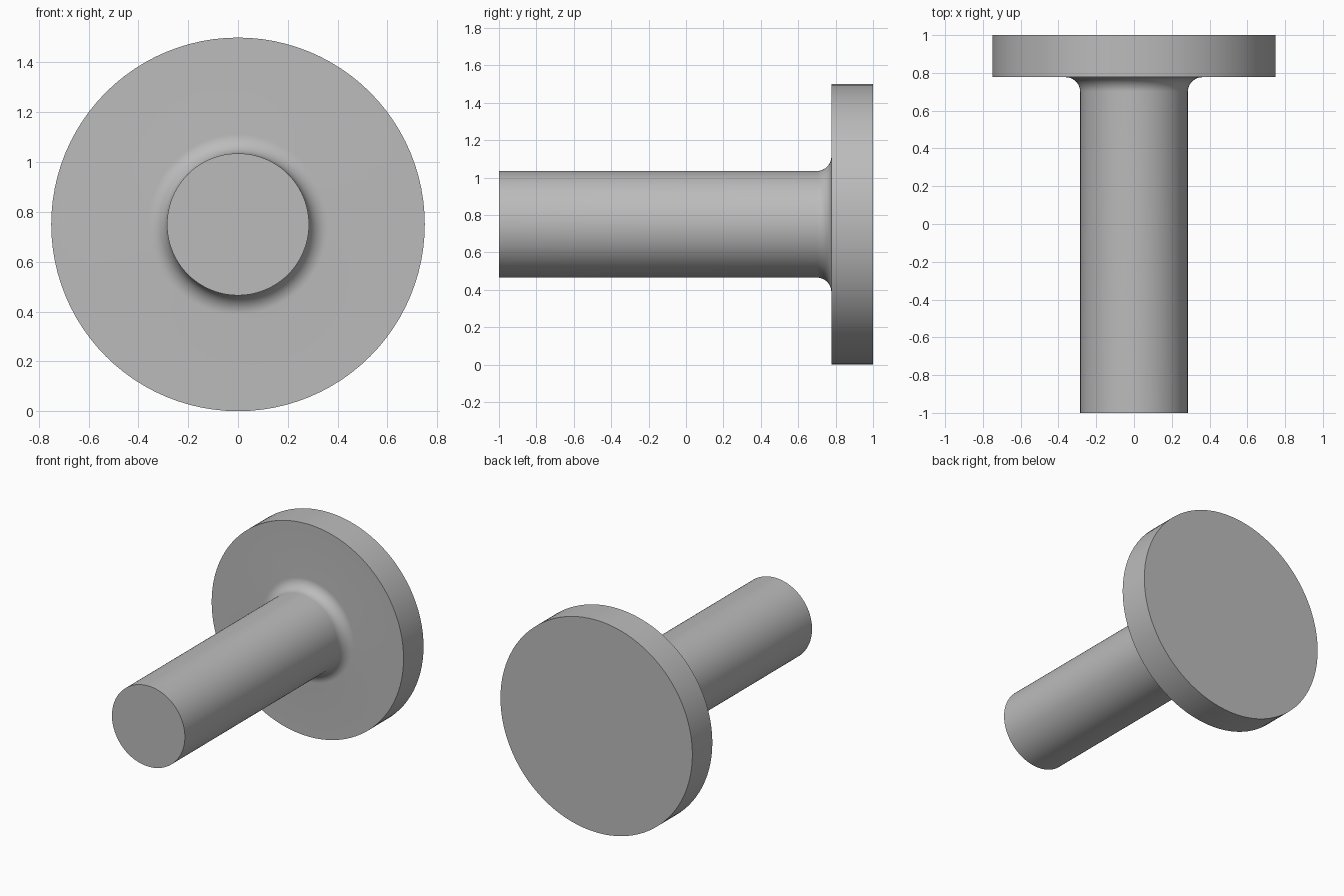
import bpy, bmesh, math
from mathutils import Vector

cube = bpy.data.objects.get("Cube")
if cube:
    bpy.data.objects.remove(cube, do_unlink=True)

SEGMENTS = 96
FLANGE_R, SHAFT_R, FILLET_R = 0.75, 0.285, 0.077
FRONT, FLANGE_FRONT, BACK = -1.0, 0.777, 1.0

# Plain grey metal
grey = bpy.data.materials.new("grey_metal")
grey.use_nodes = True
colour = (0.5, 0.5, 0.5, 1)
grey.diffuse_color = colour
grey.node_tree.nodes["Principled BSDF"].inputs["Base Color"].default_value = colour

# Half profile as (radius, y): shaft, concave fillet, flange
profile = [(SHAFT_R, FRONT)]
for i in range(13):
    a = math.pi / 2 * i / 12
    profile.append((SHAFT_R + FILLET_R * (1 - math.cos(a)),
                    FLANGE_FRONT - FILLET_R * (1 - math.sin(a))))
profile += [(FLANGE_R, FLANGE_FRONT), (FLANGE_R, BACK)]

# Turn the profile around the lengthwise axis
bm = bmesh.new()
rings = []
for r, y in profile:
    ring = []
    for k in range(SEGMENTS):
        t = 2 * math.pi * k / SEGMENTS
        ring.append(bm.verts.new(Vector((r * math.sin(t), y, r * math.cos(t)))))
    rings.append(ring)
for lower, upper in zip(rings, rings[1:]):
    for k in range(SEGMENTS):
        n = (k + 1) % SEGMENTS
        bm.faces.new((lower[k], lower[n], upper[n], upper[k]))

# Flat end caps
bm.faces.new(rings[0])
bm.faces.new(rings[-1])
bmesh.ops.recalc_face_normals(bm, faces=bm.faces[:])

mesh = bpy.data.meshes.new("flanged_shaft")
bm.to_mesh(mesh)
bm.free()
mesh.materials.append(grey)
shaft = bpy.data.objects.new("flanged_shaft", mesh)
shaft.location.z = FLANGE_R
bpy.context.collection.objects.link(shaft)

# Smooth turned surfaces with crisp rims
bpy.context.view_layer.objects.active = shaft
shaft.select_set(True)
bpy.ops.object.shade_smooth_by_angle(angle=math.radians(30))
